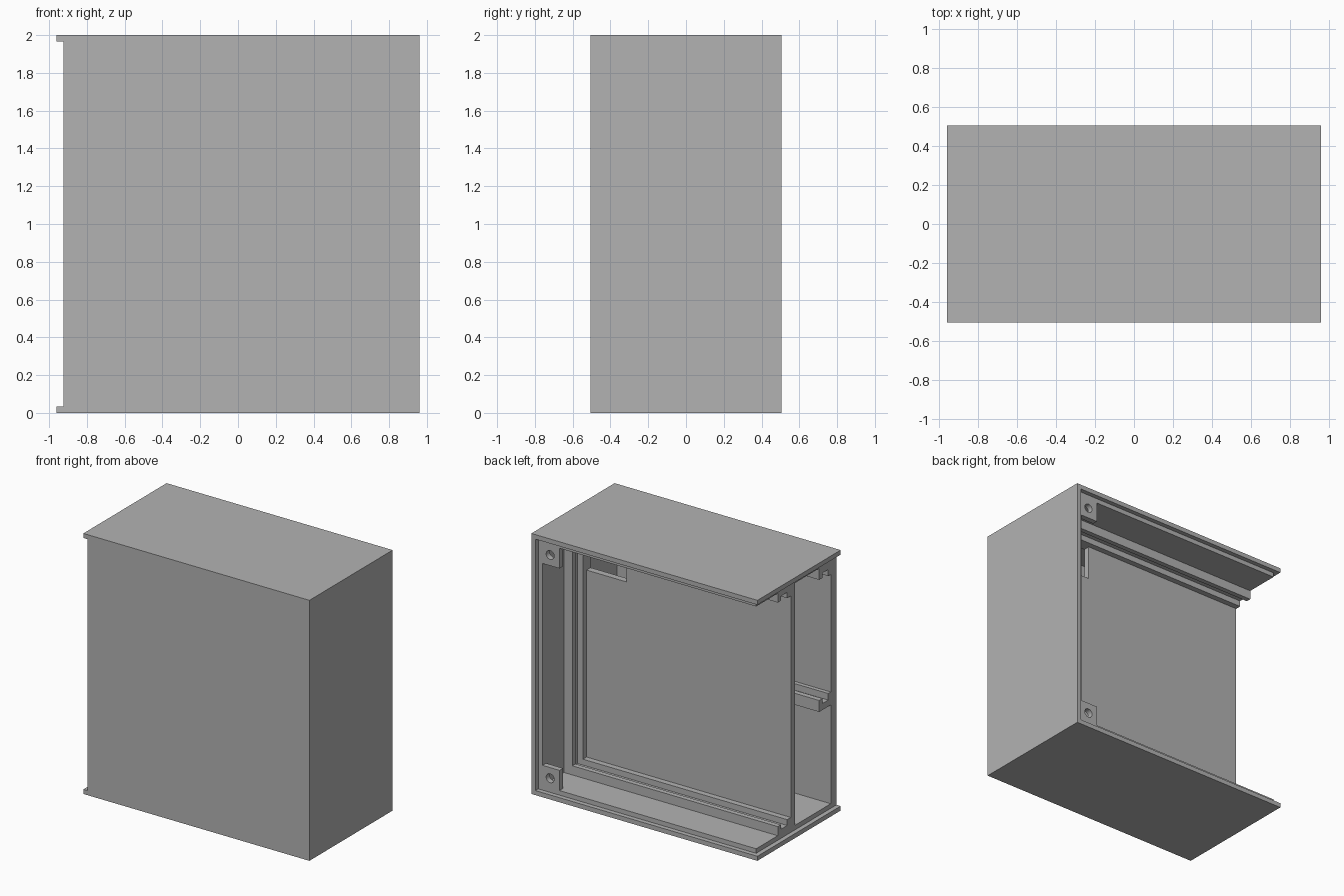
import bpy, bmesh
from mathutils import Vector

cube = bpy.data.objects.get("Cube")
if cube:
    bpy.data.objects.remove(cube, do_unlink=True)

grey = bpy.data.materials.new("plain grey")
grey.use_nodes = True
grey.diffuse_color = (0.45, 0.45, 0.45, 1)
grey.node_tree.nodes["Principled BSDF"].inputs["Base Color"].default_value = (0.45, 0.45, 0.45, 1)

# Main dimensions
X, Y, H = 0.96, 0.505, 2.0
WALL, LIP = 0.07, 0.035
OPEN_X = -X + LIP            # end of walls and rails on the open side
IN_X, IN_Y = X - WALL, -Y + WALL
FLOOR, CEIL = WALL, H - WALL
PART_FRONT, PART_BACK = 0.0, 0.05


def finish(name, bm):
    bmesh.ops.recalc_face_normals(bm, faces=bm.faces)
    mesh = bpy.data.meshes.new(name)
    bm.to_mesh(mesh)
    bm.free()
    mesh.materials.append(grey)
    ob = bpy.data.objects.new(name, mesh)
    bpy.context.collection.objects.link(ob)
    return ob


def box(name, x, y, z):
    bm = bmesh.new()
    bmesh.ops.create_cube(bm, size=1)
    for v in bm.verts:
        v.co = [r[0] if c < 0 else r[1] for c, r in zip(v.co, (x, y, z))]
    return finish(name, bm)


def cut(ob, cutter):
    """Subtract the cutter and remove it."""
    cutter.hide_render = True
    mod = ob.modifiers.new("cut", "BOOLEAN")
    mod.operation = "DIFFERENCE"
    mod.solver = "EXACT"
    mod.object = cutter
    bpy.context.view_layer.objects.active = ob
    bpy.ops.object.modifier_apply(modifier=mod.name)
    bpy.data.objects.remove(cutter, do_unlink=True)


def rail(name, profile, place, start, end):
    """Extrude a (y, height) profile; place maps y, height, length to a point."""
    bm = bmesh.new()
    face = bm.faces.new([bm.verts.new(place(y, h, start)) for y, h in profile])
    moved = bmesh.ops.extrude_face_region(bm, geom=[face])["geom"]
    shift = Vector(place(0, 0, end)) - Vector(place(0, 0, start))
    bmesh.ops.translate(bm, vec=shift,
                        verts=[g for g in moved if isinstance(g, bmesh.types.BMVert)])
    return finish(name, bm)


def slotted(back, slot_back, slot_front, front, base, outer, inner):
    return [(back, 0), (back, outer), (slot_back, outer), (slot_back, base),
            (slot_front, base), (slot_front, inner), (front, inner), (front, 0)]


# Case: closed at front, top, bottom and left, rebated at the two open sides
case = box("case", (-X, X), (-Y, Y), (0, H))
cut(case, box("cavity", (-2, IN_X), (IN_Y, 2), (FLOOR, CEIL)))
cut(case, box("back_rebate", (-2, X - LIP), (Y - LIP, 2), (LIP, H - LIP)))
cut(case, box("side_rebate", (-2, OPEN_X), (-2, 2), (LIP, H - LIP)))

# Partition with a cable window near the upper left corner
partition = box("partition", (OPEN_X, IN_X), (PART_FRONT, PART_BACK), (FLOOR, CEIL))
cut(partition, box("window", (0.47, 0.81), (-0.1, 0.2), (1.585, 1.85)))

# Slotted rails around the back compartment
prof = slotted(0.208, 0.17, 0.094, PART_BACK, 0.035, 0.07, 0.08)
rail("bottom_rail", prof, lambda y, h, t: (t, y, FLOOR + h), OPEN_X, IN_X)
rail("top_rail", prof, lambda y, h, t: (t, y, CEIL - h), OPEN_X, IN_X)
rail("left_rail", prof, lambda y, h, t: (IN_X - h, y, t), FLOOR, CEIL)

# Facing pair of slotted rails in the front compartment
prof = slotted(-0.295, -0.335, -0.404, IN_Y, 0.05, 0.088, 0.1)
rail("front_middle_rail", prof, lambda y, h, t: (t, y, 0.828 + h), OPEN_X, IN_X)
rail("front_top_rail", prof, lambda y, h, t: (t, y, CEIL - h), OPEN_X, IN_X)

# Screw tabs in the back corners
for name, z, hole_z in (("lower_screw_tab", (FLOOR, 0.225), 0.143),
                        ("upper_screw_tab", (1.775, CEIL), 1.857)):
    tab = box(name, (0.745, IN_X), (0.427, Y - LIP), z)
    bpy.ops.mesh.primitive_cylinder_add(vertices=32, radius=0.034, depth=0.3,
                                        location=(0.825, 0.45, hole_z),
                                        rotation=(1.5708, 0, 0))
    cut(tab, bpy.context.object)
